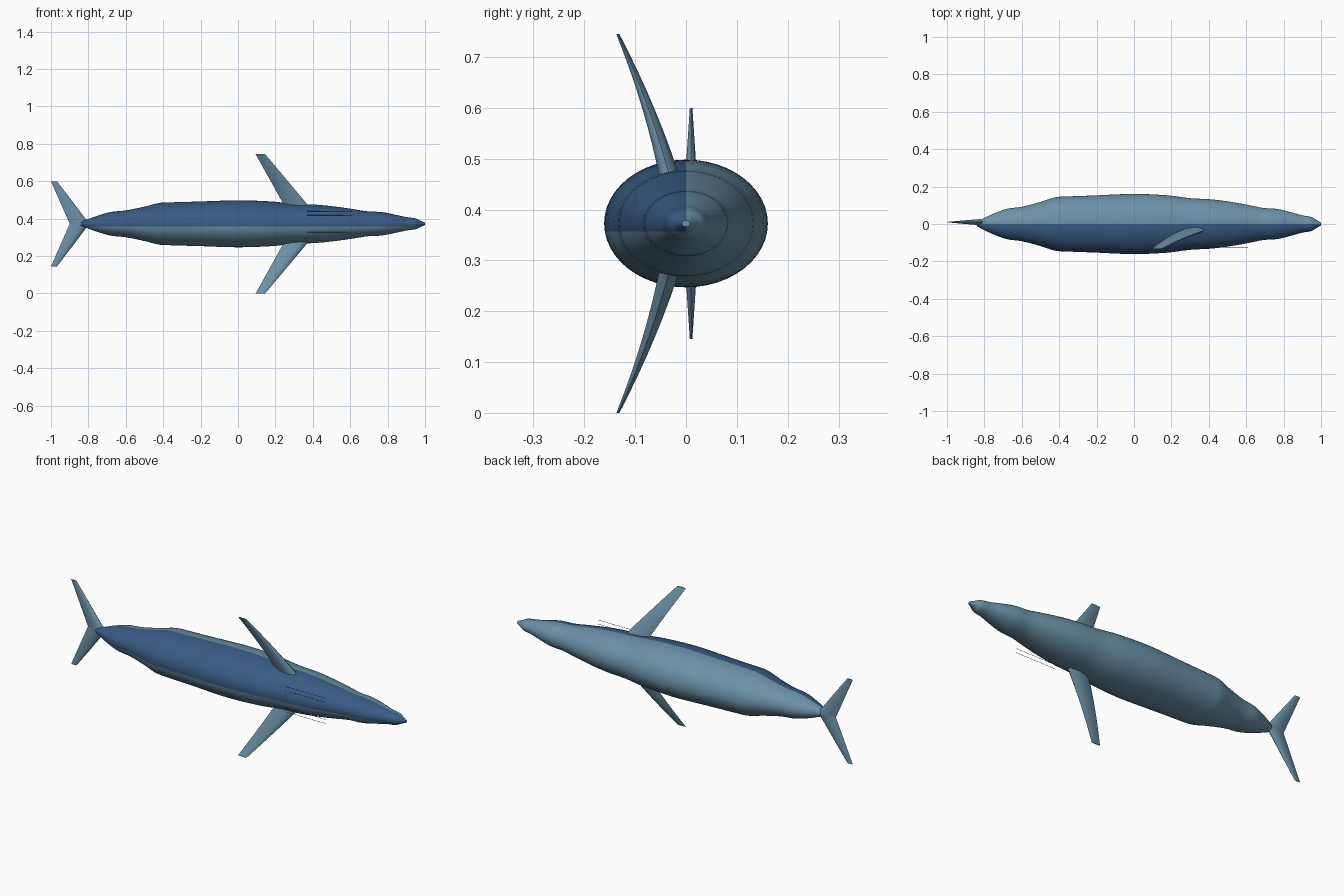
import bpy, bmesh, math

if "Cube" in bpy.data.objects:
    bpy.data.objects.remove(bpy.data.objects["Cube"])

ZC = 0.3725  # height of the body axis


def material(name, rgb):
    m = bpy.data.materials.new(name)
    m.diffuse_color = (*rgb, 1)
    m.use_nodes = True
    m.node_tree.nodes["Principled BSDF"].inputs["Base Color"].default_value = m.diffuse_color
    return m


light = material("grey_blue_skin", (0.145, 0.285, 0.385))
dark = material("deep_blue_belly", (0.04, 0.105, 0.23))


def finish(bm, name, mats, angle=40):
    bmesh.ops.recalc_face_normals(bm, faces=bm.faces)
    me = bpy.data.meshes.new(name)
    bm.to_mesh(me)
    bm.free()
    ob = bpy.data.objects.new(name, me)
    bpy.context.collection.objects.link(ob)
    for m in mats:
        me.materials.append(m)
    bpy.ops.object.select_all(action='DESELECT')
    ob.select_set(True)
    bpy.context.view_layer.objects.active = ob
    bpy.ops.object.shade_smooth_by_angle(angle=math.radians(angle))
    return ob


def skin(bm, rings):
    """Bridge closed rings of points and cap both ends."""
    vs = [[bm.verts.new(p) for p in r] for r in rings]
    n = len(vs[0])
    for a, b in zip(vs, vs[1:]):
        for i in range(n):
            j = (i + 1) % n
            bm.faces.new((a[i], a[j], b[j], b[i]))
    bm.faces.new(vs[0])
    bm.faces.new(vs[-1])


def smooth_profile(pts, steps):
    """Catmull-Rom style resampling of (x, radius) pairs, uneven spacing allowed."""
    n = len(pts)
    slope = []
    for i in range(n):
        a, b = pts[max(i - 1, 0)], pts[min(i + 1, n - 1)]
        slope.append((b[1] - a[1]) / (b[0] - a[0]))
    out = []
    for i in range(n - 1):
        (x0, r0), (x1, r1) = pts[i], pts[i + 1]
        h = x1 - x0
        for k in range(steps):
            t = k / steps
            r = ((2*t**3 - 3*t*t + 1) * r0 + (t**3 - 2*t*t + t) * h * slope[i]
                 + (3*t*t - 2*t**3) * r1 + (t**3 - t*t) * h * slope[i + 1])
            out.append((x0 + h * t, max(r, 0.003)))
    return out + [pts[-1]]


# Body: lofted ellipses along x, dark on the upper front quadrant
profile = [(-0.84, 0.012), (-0.80, 0.033), (-0.75, 0.056), (-0.68, 0.081),
           (-0.60, 0.092), (-0.50, 0.118), (-0.42, 0.143), (-0.36, 0.147),
           (-0.20, 0.153), (0.0, 0.161), (0.18, 0.153), (0.30, 0.138),
           (0.42, 0.131), (0.52, 0.118), (0.62, 0.100), (0.69, 0.086),
           (0.77, 0.080), (0.85, 0.060), (0.90, 0.046), (0.95, 0.037),
           (0.975, 0.022), (1.0, 0.008)]
SEG = 48
bm = bmesh.new()
skin(bm, [[(x, r * math.cos(2 * math.pi * i / SEG),
            ZC + 0.78 * r * math.sin(2 * math.pi * i / SEG)) for i in range(SEG)]
          for x, r in smooth_profile(profile, 4)])
CUT = 0.357
bmesh.ops.bisect_plane(bm, geom=bm.verts[:] + bm.edges[:] + bm.faces[:],
                       plane_co=(0, 0, CUT), plane_no=(0, 0, 1), dist=1e-5)
for f in bm.faces:
    c = f.calc_center_median()
    f.material_index = 1 if c.y < -0.0005 and c.z > CUT else 0
finish(bm, "body", [light, dark])


def blade(name, sections, side):
    """Lens-section fin; sections are (height off axis, rear x, front x, y, thickness)."""
    bm = bmesh.new()
    rings = []
    for dz, xa, xb, y, t in sections:
        ring = []
        for u, v in ((0, 0), (0.3, -0.36), (0.7, -0.5), (0.92, -0.28),
                     (1, 0), (0.92, 0.28), (0.7, 0.5), (0.3, 0.36)):
            ring.append((xa + (xb - xa) * u, y + t * v, ZC + side * dz))
        rings.append(ring)
    skin(bm, rings)
    finish(bm, name, [light])


# Flippers, curving toward the front, and flat tail flukes
flipper = []
for i in range(9):
    s = i / 8
    flipper.append((0.075 + 0.2975 * s,
                    0.26 - 0.166 * s,
                    0.395 - 0.25 * s,
                    -0.028 - 0.075 * s - 0.031 * s * s,
                    0.042 - 0.036 * s))
fluke = [(0.0, -0.90, -0.79, 0.01, 0.032),
         (0.03, -0.913, -0.818, 0.01, 0.029),
         (0.13, -0.957, -0.893, 0.01, 0.018),
         (0.2275, -1.0, -0.968, 0.01, 0.005)]
for label, side in (("upper", 1), ("lower", -1)):
    blade(label + "_flipper", flipper, side)
    blade(label + "_fluke", fluke, side)

# Throat grooves: hair-thin straight lines beside the throat
for k, dz in enumerate((0.068, 0.046, -0.046, -0.068)):
    bm = bmesh.new()
    skin(bm, [[(x, -0.125 + 0.001 * math.cos(a * math.pi / 2),
                ZC + dz + 0.001 * math.sin(a * math.pi / 2)) for a in range(4)]
              for x in (0.37, 0.61)])
    finish(bm, f"throat_line_{k + 1}", [dark])
